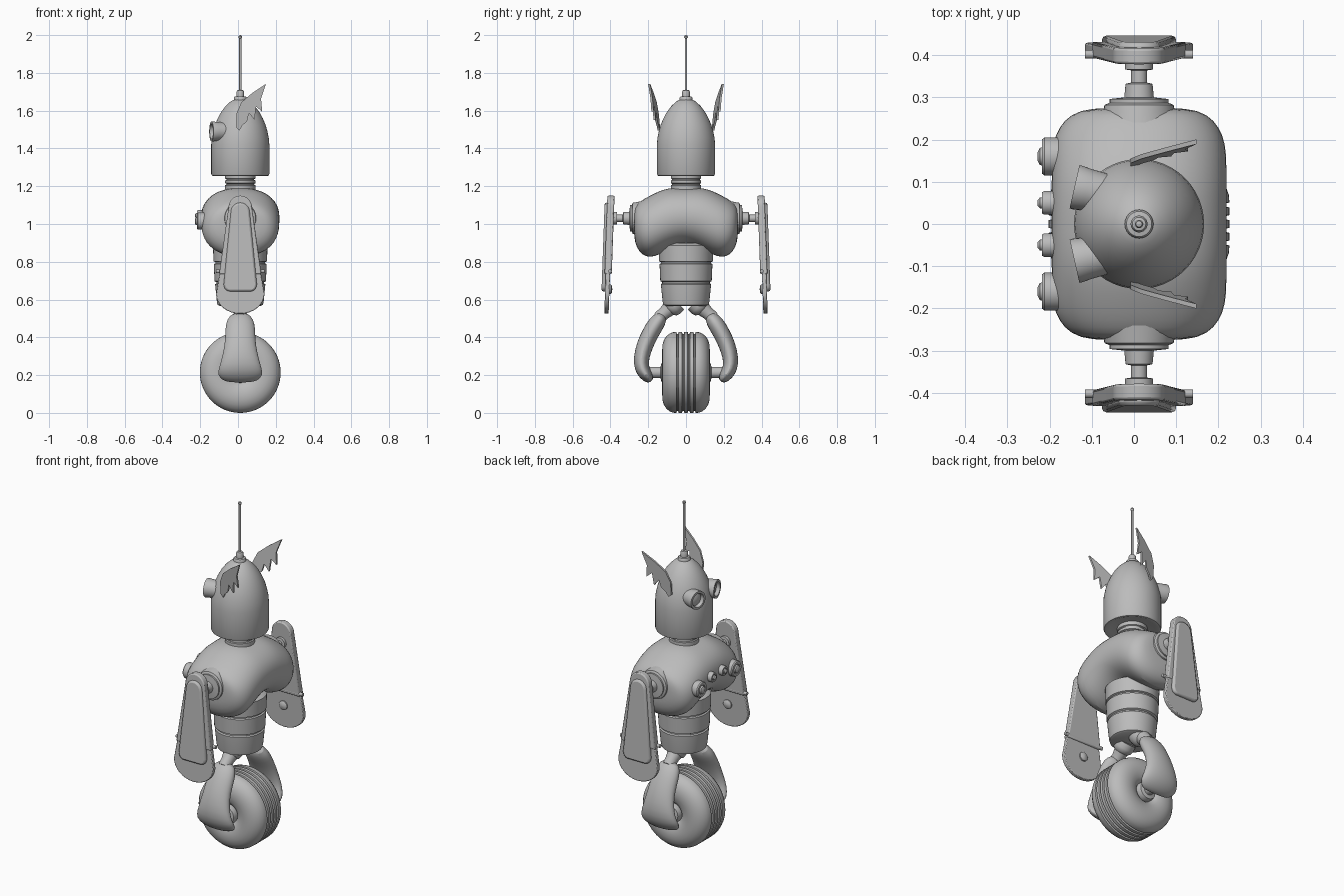
import bpy, bmesh, math
from mathutils import Vector, Matrix

CX = 0.012  # body axis; the robot looks towards -x
grey = bpy.data.materials.new("grey_metal")
grey.diffuse_color = (0.5, 0.5, 0.5, 1)


def add(name, bm, bevel=0, subsurf=0):
    bmesh.ops.recalc_face_normals(bm, faces=bm.faces[:])
    me = bpy.data.meshes.new(name)
    bm.to_mesh(me)
    bm.free()
    me.materials.append(grey)
    ob = bpy.data.objects.new(name, me)
    bpy.context.collection.objects.link(ob)
    if bevel:
        m = ob.modifiers.new("bevel", 'BEVEL')
        m.width, m.segments, m.limit_method = bevel, 2, 'ANGLE'
    if subsurf:
        m = ob.modifiers.new("subsurf", 'SUBSURF')
        m.levels = m.render_levels = subsurf
    return ob


def loft(name, rings, closed=False, **kw):
    bm = bmesh.new()
    vs = [[bm.verts.new(p) for p in r] for r in rings]
    n = len(vs[0])
    pairs = list(zip(vs, vs[1:])) + ([(vs[-1], vs[0])] if closed else [])
    for a, b in pairs:
        for i in range(n):
            j = (i + 1) % n
            bm.faces.new((a[i], a[j], b[j], b[i]))
    if not closed:
        bm.faces.new(vs[0])
        bm.faces.new(vs[-1])
    return add(name, bm, **kw)


def lathe(name, profile, loc=(CX, 0, 0), axis=(0, 0, 1), n=48, closed=False):
    """profile: (radius, height) pairs turned about axis through loc"""
    rot = Vector((0, 0, 1)).rotation_difference(Vector(axis)).to_matrix()
    rings = [[Vector(loc) + rot @ Vector((max(r, 1e-4) * math.cos(k * math.tau / n),
                                          max(r, 1e-4) * math.sin(k * math.tau / n), h))
              for k in range(n)] for r, h in profile]
    return loft(name, rings, closed)


def plate(name, outline, y0, y1, s=1, lean=0.036, **kw):
    """outline in x,z extruded along y, leaning outwards towards the bottom"""
    return loft(name, [[(x, s * (y + (1.1 - z) * lean), z) for x, z in outline]
                       for y in (y0, y1)], **kw)


def arc(cz, rx, rz, a0, a1, n=16):
    return [(CX + rx * math.cos(math.radians(a0 + (a1 - a0) * i / n)),
             cz + rz * math.sin(math.radians(a0 + (a1 - a0) * i / n))) for i in range(n + 1)]


# head, neck and antenna
lathe("head", [(0, 1.262), (.12, 1.262), (.14, 1.254), (.15, 1.256), (.154, 1.265), (.154, 1.42),
               (.151, 1.455), (.144, 1.49), (.134, 1.525), (.119, 1.56), (.1, 1.595), (.077, 1.625),
               (.05, 1.65), (.025, 1.662), (0, 1.664)])
lathe("neck", [(.08, 1.17), (.08, 1.205), (.074, 1.208), (.074, 1.213), (.08, 1.216), (.08, 1.23),
               (.074, 1.233), (.074, 1.238), (.08, 1.241), (.08, 1.265)])
lathe("antenna", [(.034, 1.645), (.034, 1.668), (.03, 1.674), (.02, 1.676), (.02, 1.7), (.016, 1.708),
                  (.006, 1.71), (.006, 1.983), (.009, 1.987), (.01, 1.992), (.007, 1.998), (0, 2.0)], n=24)

# torso: elliptical sections along y  (y, half depth, bottom, top)
half = [(.04, .207, .885, 1.192), (.09, .207, .866, 1.19), (.14, .207, .838, 1.175),
        (.19, .205, .822, 1.15), (.23, .19, .835, 1.128), (.26, .162, .87, 1.105), (.277, .115, .93, 1.08)]
secs = [(-y, h, b, t) for y, h, b, t in half[::-1]] + [(0, .207, .89, 1.192)] + half


def section(y, h, b, t, n=24):
    pts = []
    for k in range(n):
        c, s = math.cos(k * math.tau / n), math.sin(k * math.tau / n)
        pts.append((CX + 1.01 * h * math.copysign(abs(c) ** .92, c), y,
                    (b + t) / 2 + 1.01 * (t - b) / 2 * math.copysign(abs(s) ** .92, s)))
    return pts


loft("torso", [section(*q) for q in secs], subsurf=1)

# waist segments
lathe("waist", [(.12, .9), (.144, .885), (.142, .802), (.132, .798), (.132, .792), (.14, .788), (.136, .697),
                (.126, .692), (.126, .686), (.133, .681), (.124, .59), (.12, .572), (.11, .567), (0, .567)])

# chest knobs
for i, (y, z, r) in enumerate([(.16, 1.015, .045), (.05, 1.045, .028), (-.05, 1.045, .028), (-.16, 1.015, .045)]):
    lathe(f"chest_knob_{i + 1}", [(r, -.03), (r, .015), (r * .9, .021), (r * .6, .021), (r * .5, .016),
                                  (r * .45, .026), (r * .25, .031), (0, .032)], (-.197, y, z), (-1, 0, 0), 32)

# wheel: tyre with four tread grooves
tread = []
for g in (-.045, -.015, .015, .045):
    tread += [(.214, g - .006), (.203, g - .003), (.203, g + .003), (.214, g + .006)]
side = [(.045, .085), (.062, .108), (.085, .12), (.115, .126), (.145, .125), (.172, .117), (.193, .103), (.207, .085), (.213, .068)]
lathe("tyre", [(r, -h) for r, h in side] + tread + side[::-1], (CX, 0, .214), (0, 1, 0), 64, closed=True)
lathe("axle", [(.03, -.2), (.03, -.135), (.05, -.13), (.055, -.115), (.055, -.09), (.055, .09), (.055, .115),
               (.05, .13), (.03, .135), (.03, .2)], (CX, 0, .214), (0, 1, 0), 32)

fin = [(-.008, 1.51), (-.008, 1.585), (.018, 1.645), (.075, 1.693), (.148, 1.742), (.122, 1.665), (.128, 1.595),
       (.095, 1.622), (.088, 1.55), (.058, 1.588), (.048, 1.545), (.022, 1.52), (.008, 1.495)]
# leg sections: y, z, tilt of section, half thickness, half width
leg = [(.118, .52, 40, .014, .03), (.13, .51, 40, .036, .06), (.158, .472, 35, .046, .078), (.19, .42, 30, .045, .08),
       (.218, .36, 22, .045, .083), (.238, .29, 5, .042, .098), (.235, .235, -15, .04, .115),
       (.212, .2, -35, .036, .122), (.192, .175, -35, .024, .095), (.186, .166, -35, .01, .07)]

for s, side_name in ((1, "left"), (-1, "right")):
    # eyes: rim with a recessed lens
    d = Vector((-.975, s * .22, 0))
    lathe(side_name + "_eye", [(.046, -.1), (.05, -.03), (.053, -.006), (.052, 0), (.04, 0), (.037, -.004),
                               (.036, -.02), (.02, -.014), (0, -.012)], (-.141, s * .088, 1.49), d, 36)
    # jagged ear fin
    loft(side_name + "_ear_fin", [[(x, s * (.143 + .2 * x + .09 * (z - 1.5) + t), z) for x, z in fin]
                                  for t in (-.005, .006)])
    # shoulder joint
    lathe(side_name + "_shoulder", [(.09, .24), (.082, .282), (.07, .287), (.07, .296), (.035, .3), (.032, .332),
                                    (.019, .335), (.019, .364), (.033, .366), (.033, .39)], (CX, 0, 1.03), (0, s, 0), 36)
    # arm: thick upper plate, thin lower plate, raised outer panel, bolt and hinge pin
    plate(side_name + "_upper_arm", arc(1.088, .062, .062, 0, 180) + [(CX - .112, .735), (CX + .112, .735)],
          .38, .418, s, bevel=.006)
    plate(side_name + "_forearm", arc(.76, .106, .01, 0, 180, 4) + arc(.63, .128, .105, 180, 360),
          .389, .412, s, bevel=.004)
    plate(side_name + "_arm_panel", arc(1.063, .05, .05, 0, 180, 12)
          + [(CX - .088, .68), (CX - .082, .655), (CX - .062, .643), (CX + .062, .643), (CX + .082, .655),
             (CX + .088, .68)], .405, .431, s, bevel=.01)
    lathe(side_name + "_arm_bolt", [(.026, .42), (.026, .398), (.018, .392), (0, .39)], (CX, 0, .655), (0, s, 0), 20)
    lathe(side_name + "_hinge_pin", [(.01, -.128), (.01, .128)], (CX, s * .402, .75), (1, 0, 0), 16)
    # hip joint
    hip = Vector((0, s * .75, -.66))
    lathe(side_name + "_hip", [(.055, -.02), (.058, .01), (.052, .03), (.04, .04), (.034, .07), (.034, .11)],
          (CX, s * .062, .575), hip, 24)
    # curved leg
    rings = []
    for y, z, tilt, th, w in leg:
        ct, st = math.cos(math.radians(tilt)), math.sin(math.radians(tilt))
        rings.append([(CX + w * math.cos(a), s * (y + th * math.sin(a) * ct), z + th * math.sin(a) * st)
                      for a in (k * math.tau / 20 for k in range(20))])
    loft(side_name + "_leg", rings, subsurf=1)

# smooth shading with sharp edges kept
for ob in bpy.context.collection.objects:
    ob.select_set(True)
    bpy.context.view_layer.objects.active = ob
bpy.ops.object.shade_smooth_by_angle(angle=math.radians(35))
